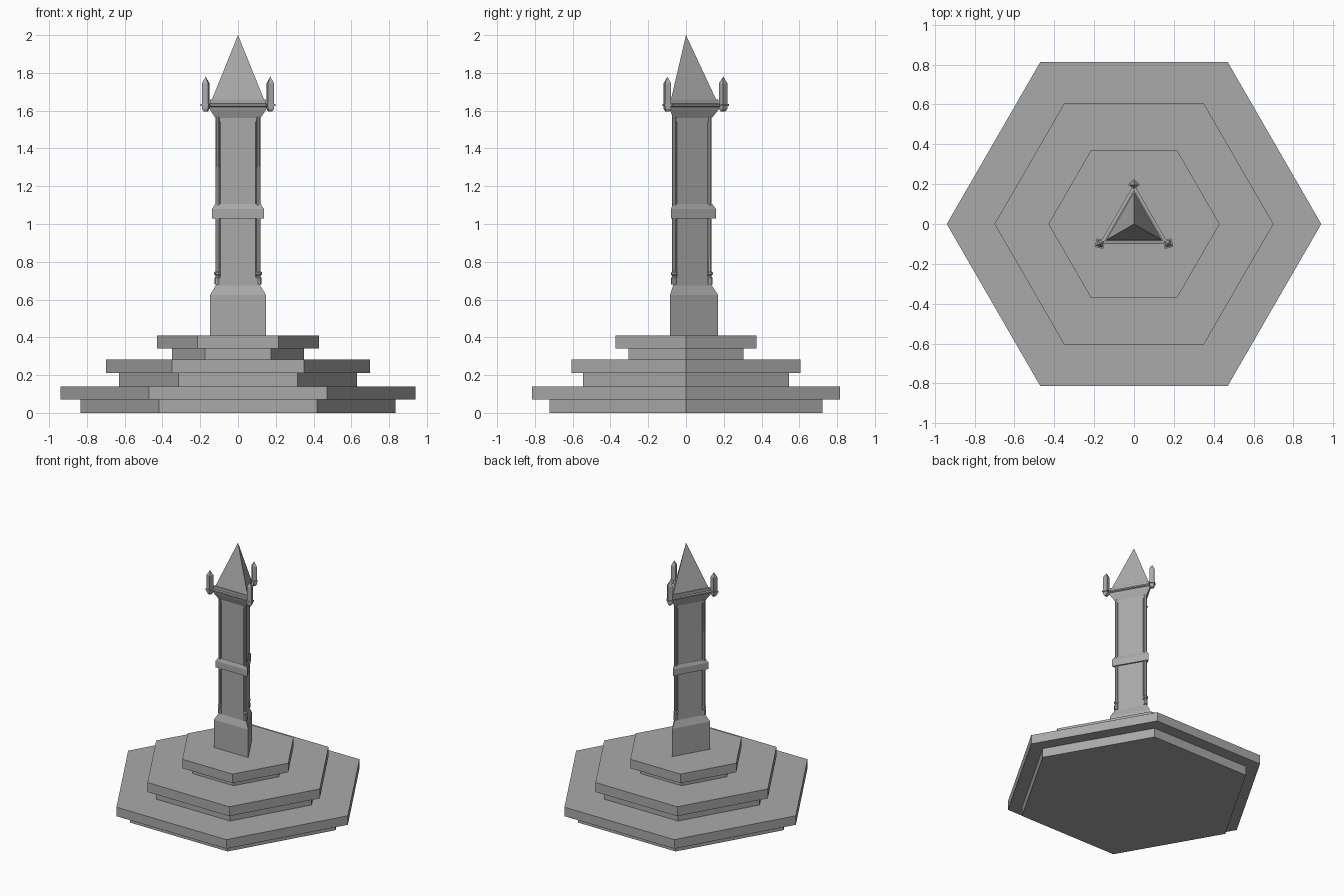
import bpy
import bmesh
from math import cos, sin, pi, radians
from mathutils import Matrix

cube = bpy.data.objects.get("Cube")
if cube:
    bpy.data.objects.remove(cube, do_unlink=True)

stone = bpy.data.materials.new("grey_stone")
stone.use_nodes = True
GREY = (0.4, 0.4, 0.4, 1)
stone.diffuse_color = GREY
stone.node_tree.nodes["Principled BSDF"].inputs["Base Color"].default_value = GREY


def ngon(radius, sides, start):
    return [(radius * cos(start + 2 * pi * i / sides),
             radius * sin(start + 2 * pi * i / sides)) for i in range(sides)]


def cut_triangle(radius, cut):
    """Triangle pointing to +y whose corners are cut off square at distance cut."""
    half = (radius - cut) * math_tan30
    points = []
    for i in range(3):
        a = pi / 2 + i * 2 * pi / 3
        for side in (-half, half):
            points.append((cut * cos(a) - side * sin(a), cut * sin(a) + side * cos(a)))
    return points


math_tan30 = sin(pi / 6) / cos(pi / 6)


def loft(name, rings, place=Matrix()):
    """Skin a stack of (outline, height) rings and cap both ends."""
    bm = bmesh.new()
    loops = [[bm.verts.new((x, y, z)) for x, y in outline] for outline, z in rings]
    n = len(loops[0])
    for low, high in zip(loops, loops[1:]):
        for i in range(n):
            j = (i + 1) % n
            bm.faces.new((low[i], low[j], high[j], high[i]))
    bm.faces.new(loops[0][::-1])
    bm.faces.new(loops[-1])
    bmesh.ops.remove_doubles(bm, verts=bm.verts, dist=1e-5)
    bmesh.ops.recalc_face_normals(bm, faces=bm.faces)
    mesh = bpy.data.meshes.new(name)
    bm.to_mesh(mesh)
    bm.free()
    mesh.materials.append(stone)
    obj = bpy.data.objects.new(name, mesh)
    obj.matrix_world = place
    bpy.context.collection.objects.link(obj)
    return obj


def turned(name, profile, sides, start=0.0, place=Matrix()):
    return loft(name, [(ngon(r, sides, start), z) for r, z in profile], place)


# Stepped hexagonal platform: each step is a slab overhanging a plinth
steps = [(0.835, 0.94, 0, 0.07, 0.14),
         (0.63, 0.70, 0.14, 0.21, 0.283),
         (0.35, 0.43, 0.283, 0.34, 0.41)]
for i, (inner, outer, bottom, middle, top) in enumerate(steps, 1):
    turned(f"step_{i}_plinth", [(inner, bottom), (inner, middle)], 6)
    turned(f"step_{i}_slab", [(outer, middle), (outer, top)], 6)

# Triangular tower, one corner to the back
UP = pi / 2
turned("tower_base", [(0.17, 0.41), (0.17, 0.625), (0.136, 0.675)], 3, UP)
shaft = [(0.135, 0.675), (0.134, 0.70), (0.115, 0.72), (0.115, 1.54), (0.134, 1.57)]
loft("tower_shaft", [(cut_triangle(0.136, c), z) for c, z in shaft])
turned("middle_band", [(0.158, 1.03), (0.158, 1.08), (0.14, 1.105)], 3, UP)
turned("cornice", [(0.136, 1.56), (0.168, 1.60), (0.18, 1.62), (0.20, 1.625),
                   (0.20, 1.635), (0.172, 1.638), (0.172, 1.66)], 3, UP)
turned("spire", [(0.159, 1.66), (0, 2.0)], 3, UP)

# Corner colonnettes and pinnacles, repeated around the three corners
for i, corner in enumerate(("back", "right", "left")):
    turn = Matrix.Rotation(radians(90 + 120 * i), 4, 'Z')
    column = turned(f"{corner}_column",
                    [(0.016, 0.68), (0.016, 0.715), (0.012, 0.72), (0.012, 0.727),
                     (0.018, 0.732), (0.018, 0.742), (0.012, 0.748), (0.011, 1.57)],
                    8, pi / 8, turn @ Matrix.Translation((0.125, 0, 0)))
    turned(f"{corner}_pinnacle",
           [(0.012, 1.595), (0.023, 1.61), (0.023, 1.745), (0, 1.78)],
           4, 0, turn @ Matrix.Translation((0.197, 0, 0)))
    turned(f"{corner}_pinnacle_collar", [(0.031, 1.625), (0.031, 1.635)],
           4, 0, turn @ Matrix.Translation((0.197, 0, 0)))
